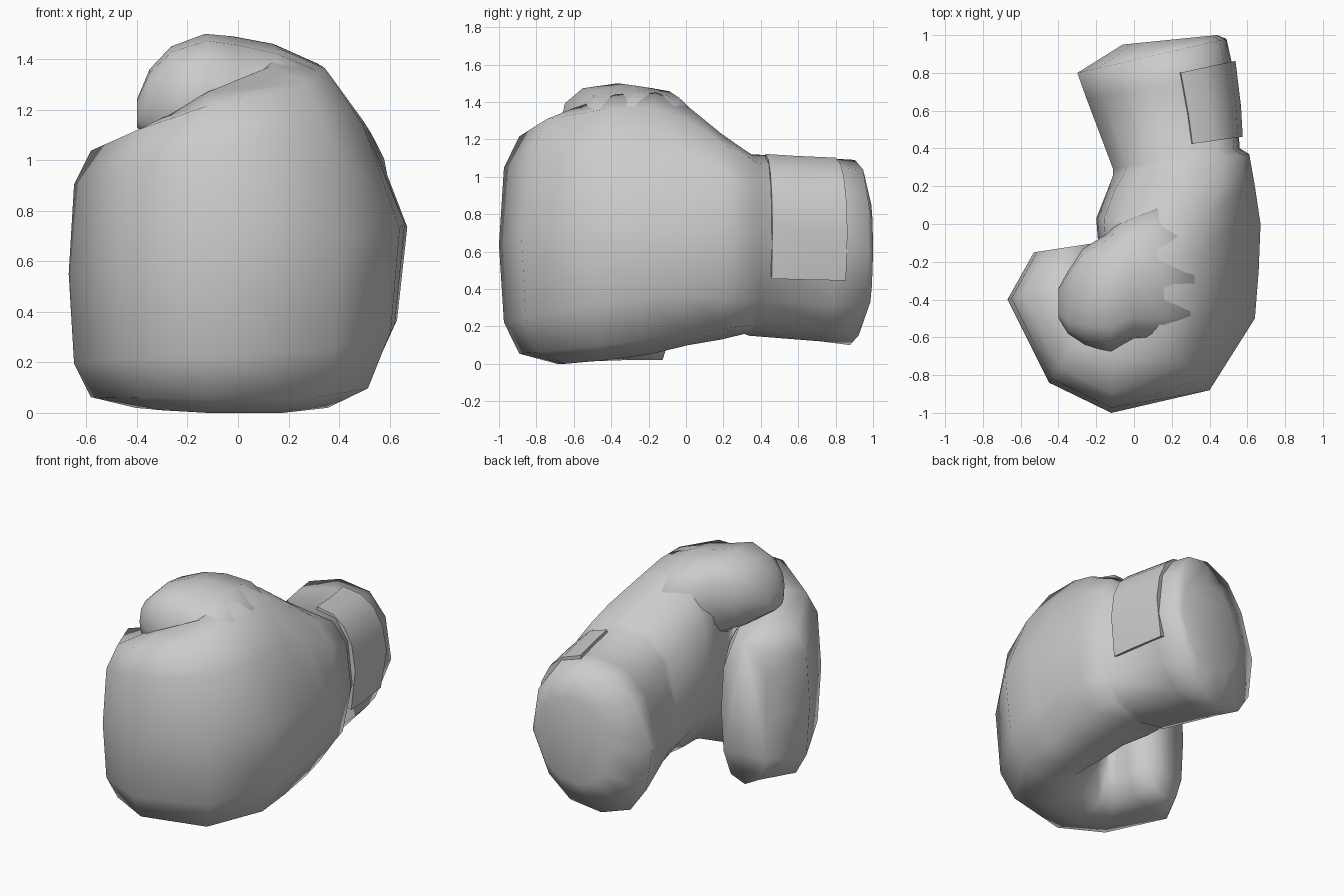
import bpy, bmesh, math
from mathutils import Vector


def section(ox, oy, ix, iy, zlo, zhi, shear=0.0, e=0.68, n=12, a0=0.0, a1=360.0, k=1.0):
    """Upright rounded cross-section between an outer and an inner point."""
    o, i = Vector((ox, oy, 0)), Vector((ix, iy, 0))
    c, u = (o + i) / 2, (o - i) / 2
    c.z = (zlo + zhi) / 2
    full = a1 - a0 >= 360
    pts = []
    for j in range(n):
        a = math.radians(a0 + (a1 - a0) * j / (n if full else n - 1))
        ca = math.copysign(abs(math.cos(a)) ** e, math.cos(a))
        sa = math.copysign(abs(math.sin(a)) ** e, math.sin(a))
        p = c + u * k * (ca * (1 - abs(shear) * abs(sa)) + shear * sa)
        p.z += sa * k * (zhi - zlo) / 2
        pts.append(p)
    return pts


def loft(name, rings, angle=100):
    """Closed skin through a list of equal-length rings."""
    bm = bmesh.new()
    vs = [[bm.verts.new(p) for p in r] for r in rings]
    n = len(vs[0])
    for a, b in zip(vs, vs[1:]):
        for j in range(n):
            bm.faces.new((a[j], a[(j + 1) % n], b[(j + 1) % n], b[j]))
    bm.faces.new(vs[0])
    bm.faces.new(vs[-1])
    bmesh.ops.recalc_face_normals(bm, faces=bm.faces[:])
    me = bpy.data.meshes.new(name)
    bm.to_mesh(me)
    bm.free()
    ob = bpy.data.objects.new(name, me)
    bpy.context.collection.objects.link(ob)
    bpy.ops.object.select_all(action='DESELECT')
    ob.select_set(True)
    bpy.context.view_layer.objects.active = ob
    bpy.ops.object.shade_smooth_by_angle(angle=math.radians(angle))
    return ob


# Cuff: slanted tube with a slightly domed end
cuff = [(0.44, 1.00, -0.06, 0.95, 0.30, 0.88, 0.12, 0.75),
        (0.49, 0.98, -0.30, 0.80, 0.10, 1.09, 0.15, 0.78),
        (0.53, 0.80, -0.25, 0.66, 0.12, 1.10, 0.13, 0.75),
        (0.56, 0.40, -0.11, 0.29, 0.15, 1.12, 0.10, 0.70)]

# Hand: back of the hand, bending around the front into the curled fingers
hand = [(0.61, 0.37, -0.11, 0.26, 0.16, 1.14, 0.06),
        (0.64, 0.20, -0.14, 0.18, 0.13, 1.23, -0.05, 0.75),
        (0.67, 0.00, -0.20, 0.03, 0.10, 1.37, -0.20, 0.78),
        (0.66, -0.25, -0.19, -0.10, 0.05, 1.45, -0.25, 0.8),
        (0.64, -0.50, -0.12, -0.30, 0.02, 1.44, -0.25, 0.8),
        (0.40, -0.88, -0.10, -0.36, 0.00, 1.37, -0.10, 0.66),
        (-0.12, -1.00, -0.12, -0.38, 0.00, 1.27, 0.0, 0.62),
        (-0.45, -0.84, -0.14, -0.34, 0.01, 1.17, 0.0, 0.62),
        (-0.67, -0.40, -0.14, -0.24, 0.02, 1.08, 0.0, 0.58),
        (-0.53, -0.15, -0.20, -0.10, 0.02, 1.00, 0.0, 0.75)]
loft("glove_body", [section(*s) for s in cuff + hand])

# Thumb: hooks from the hand over the top of the fingers
thumb = [(0.34, -0.62, 0.30, 0.05, 0.70, 1.38),
         (0.16, -0.65, 0.12, 0.12, 0.72, 1.46),
         (0.00, -0.63, -0.04, 0.05, 0.84, 1.49),
         (-0.12, -0.68, -0.14, -0.05, 0.97, 1.50),
         (-0.26, -0.64, -0.27, -0.13, 1.03, 1.45),
         (-0.35, -0.58, -0.35, -0.25, 1.09, 1.36),
         (-0.40, -0.50, -0.40, -0.34, 1.13, 1.24)]
loft("thumb", [section(*s, e=0.75) for s in thumb])

# Strap: raised patch wrapped around the outer side of the cuff
strap = [(0.56, 0.46, -0.15, 0.36, 0.14, 1.10, 0.10, 0.71),
         (0.55, 0.62, -0.20, 0.50, 0.13, 1.09, 0.12, 0.73),
         (0.52, 0.86, -0.27, 0.69, 0.12, 1.08, 0.14, 0.75)]
rings = []
for s in strap:
    arc = dict(n=6, a0=-12, a1=84)
    rings.append(section(*s, k=1.05, **arc) + section(*s, k=0.9, **arc)[::-1])
loft("strap", rings, 40)
